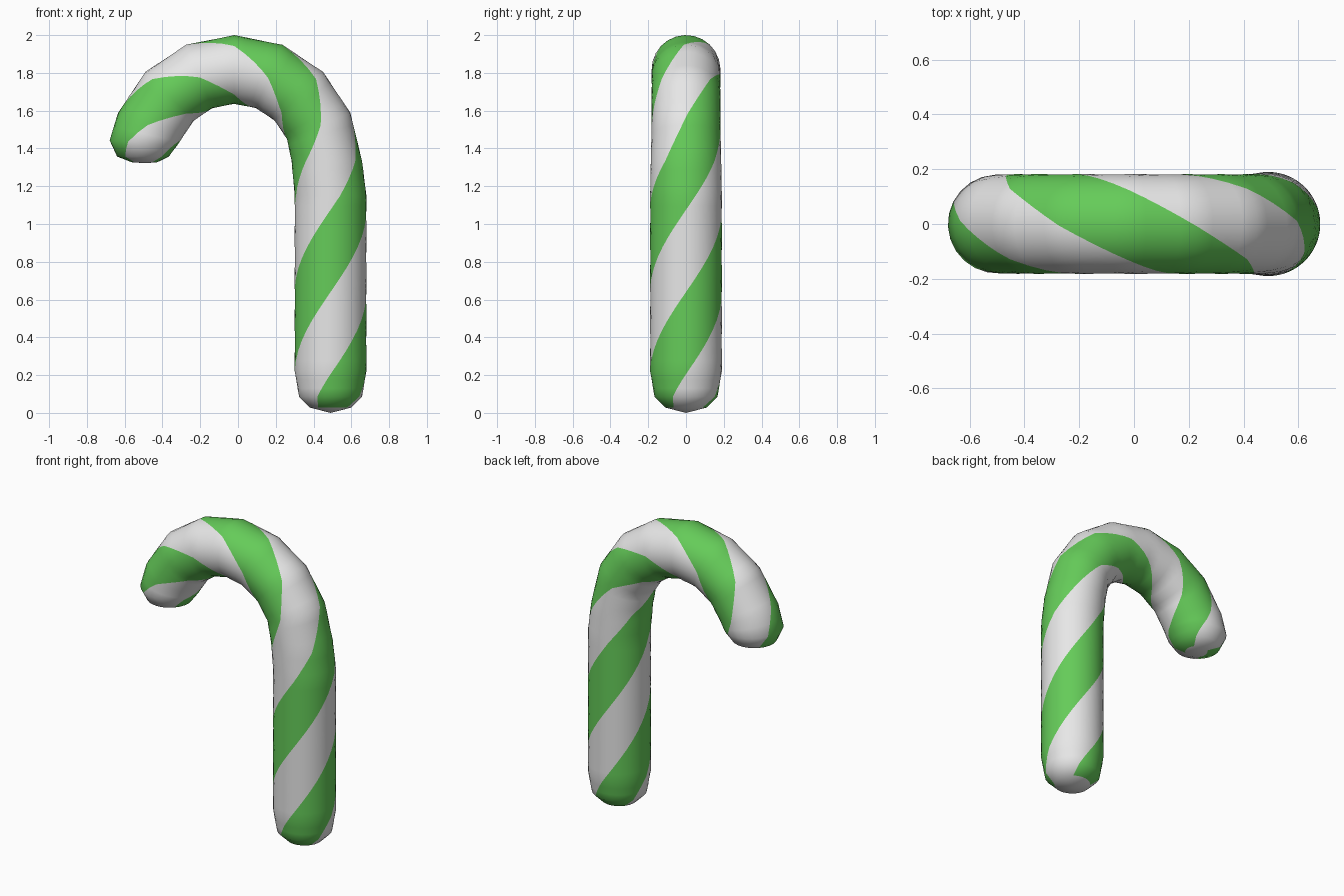
import bpy, bmesh
from math import sin, cos, pi, radians, ceil
from mathutils import Vector

cube = bpy.data.objects.get("Cube")
if cube:
    bpy.data.objects.remove(cube)


def material(name, colour):
    mat = bpy.data.materials.new(name)
    mat.use_nodes = True
    mat.diffuse_color = colour
    mat.node_tree.nodes["Principled BSDF"].inputs["Base Color"].default_value = colour
    return mat


SIDES = 24
BEND = Vector((-0.02, 0, 1.334))   # centre of the hook's bend
BEND_RADIUS = 0.484


def section(x, z, radius, turn, angle=0.0):
    """Cross-section: centre, radius, stripe turn, outward direction."""
    a = radians(angle)
    return Vector((x, 0, z)), radius, turn, Vector((cos(a), 0, sin(a)))


def stem_section(z, radius):
    return section(0.49, z, radius, (z - 0.64) / 0.87)


# Rounded foot and straight stem
sections = [stem_section(z, r) for z, r in
            ((0.028, 0.11), (0.085, 0.167), (0.22, 0.19), (1.15, 0.19))]

# Bend of the hook
turns = (0.8, 1.02, 1.25, 1.48, 1.74, 1.99, 2.25, 2.52)
for i, turn in enumerate(turns):
    angle = 22.5 * i
    reach = BEND_RADIUS + (0.006 if i == 0 else 0)
    p = BEND + reach * Vector((cos(radians(angle)), 0, sin(radians(angle))))
    sections.append(section(p.x, p.z, 0.187 if i == 0 else 0.182, turn, angle))

# Blunt tip of the hook
sections += [section(-0.50, 1.43, 0.18, 2.65, 176),
             section(-0.503, 1.357, 0.137, 2.74, 180),
             section(-0.495, 1.327, 0.068, 2.79, 180)]

bm = bmesh.new()


def add_ring(centre, radius, turn, out):
    """Ring whose vertices rotate with the stripes."""
    ring = []
    for j in range(SIDES):
        a = pi * turn - pi / 2 - 2 * pi * j / SIDES
        ring.append(bm.verts.new(centre + radius * (cos(a) * out + sin(a) * Vector((0, 1, 0)))))
    return ring


# Twisted rings between the sections
rings = [add_ring(*sections[0])]
for a, b in zip(sections, sections[1:]):
    steps = max(1, ceil((b[2] - a[2]) * 15))
    for k in range(1, steps + 1):
        t = k / steps
        rings.append(add_ring(a[0].lerp(b[0], t), a[1] + (b[1] - a[1]) * t,
                              a[2] + (b[2] - a[2]) * t, a[3].lerp(b[3], t)))

# Skin, with two green and two white stripes around
for low, high in zip(rings, rings[1:]):
    for j in range(SIDES):
        n = (j + 1) % SIDES
        face = bm.faces.new((low[j], low[n], high[n], high[j]))
        face.material_index = 1 if (2 * (j + 0.5) / SIDES) % 1 < 0.5 else 0

# White end caps
for ring, pole in ((rings[0], (0.49, 0, 0)), (rings[-1], (-0.49, 0, 1.322))):
    tip = bm.verts.new(pole)
    for j in range(SIDES):
        bm.faces.new((ring[j], ring[(j + 1) % SIDES], tip))

bmesh.ops.recalc_face_normals(bm, faces=bm.faces)
for face in bm.faces:
    face.smooth = True

mesh = bpy.data.meshes.new("striped_cane")
bm.to_mesh(mesh)
bm.free()
mesh.materials.append(material("sugar_white", (0.8, 0.8, 0.8, 1)))
mesh.materials.append(material("mint_green", (0.13, 0.6, 0.1, 1)))
cane = bpy.data.objects.new("striped_cane", mesh)
bpy.context.collection.objects.link(cane)
